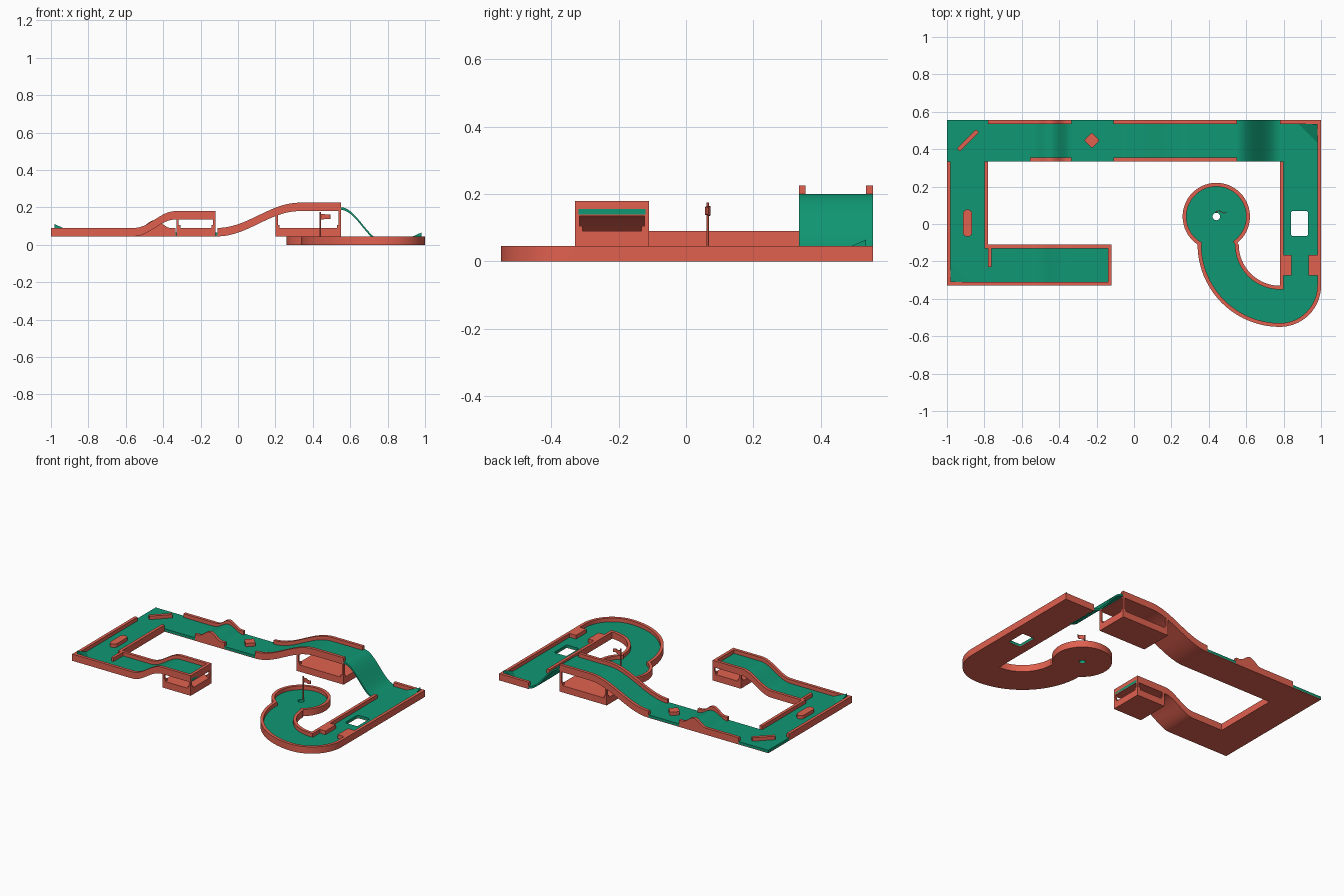
import bpy, bmesh
from math import sin, cos, pi, atan2, radians

if "Cube" in bpy.data.objects:
    bpy.data.objects.remove(bpy.data.objects["Cube"])


def mat(name, col):
    m = bpy.data.materials.new(name)
    m.diffuse_color = (*col, 1)
    m.use_nodes = True
    m.node_tree.nodes["Principled BSDF"].inputs["Base Color"].default_value = m.diffuse_color
    return m


RED = mat("red_plastic", (0.75, 0.12, 0.08))
GREEN = mat("green_felt", (0.005, 0.31, 0.17))
W = 0.02       # rail width
RAIL = 0.045   # rail top above underside
FELT = 0.02    # felt top above underside
PLATE = 0.004  # red underside plate
Y0, Y1 = 0.335, 0.555


def finish(name, bm, m):
    bmesh.ops.remove_doubles(bm, verts=bm.verts, dist=1e-5)
    bmesh.ops.recalc_face_normals(bm, faces=bm.faces)
    me = bpy.data.meshes.new(name)
    bm.to_mesh(me)
    bm.free()
    me.materials.append(m)
    ob = bpy.data.objects.new(name, me)
    bpy.context.collection.objects.link(ob)
    return ob


def prism(name, loops, z0, z1, m):
    """Extrude flat outlines (first outer, others holes) from z0 to z1."""
    cu = bpy.data.curves.new(name, 'CURVE')
    cu.dimensions, cu.fill_mode, cu.extrude = '2D', 'BOTH', (z1 - z0) / 2
    for pts in loops:
        s = cu.splines.new('POLY')
        s.points.add(len(pts) - 1)
        for p, (x, y) in zip(s.points, pts):
            p.co = (x, y, 0, 1)
        s.use_cyclic_u = True
    tmp = bpy.data.objects.new(name + "_tmp", cu)
    bpy.context.collection.objects.link(tmp)
    dg = bpy.context.evaluated_depsgraph_get()
    me = bpy.data.meshes.new_from_object(tmp.evaluated_get(dg))
    bm = bmesh.new()
    bm.from_mesh(me)
    bmesh.ops.translate(bm, verts=bm.verts, vec=(0, 0, (z0 + z1) / 2))
    bpy.data.objects.remove(tmp)
    bpy.data.meshes.remove(me)
    return finish(name, bm, m)


def loft(name, sections, m):
    """Join a row of four-point sections into a closed solid."""
    bm = bmesh.new()
    rows = [[bm.verts.new(p) for p in s] for s in sections]
    for a, b in zip(rows, rows[1:]):
        for i in range(4):
            bm.faces.new((a[i], a[(i + 1) % 4], b[(i + 1) % 4], b[i]))
    bm.faces.new(rows[0])
    bm.faces.new(rows[-1])
    return finish(name, bm, m)


def ribbon(name, x0, x1, y0, y1, lo, hi, m, n=40):
    xs = [x0 + (x1 - x0) * i / n for i in range(n + 1)]
    return loft(name, [[(x, y0, lo(x)), (x, y1, lo(x)), (x, y1, hi(x)), (x, y0, hi(x))]
                       for x in xs], m)


def box(name, x0, x1, y0, y1, z0, z1, m=RED):
    return ribbon(name, x0, x1, y0, y1, lambda x: z0, lambda x: z1, m, 1)


def arc(cx, cy, r, a0, a1, n):
    return [(cx + r * cos(radians(a0 + (a1 - a0) * i / n)),
             cy + r * sin(radians(a0 + (a1 - a0) * i / n))) for i in range(n + 1)]


def rounded(cx, cy, hx, hy, r, turn=0):
    pts = []
    for sx, sy, a in ((1, 1, 0), (-1, 1, 90), (-1, -1, 180), (1, -1, 270)):
        pts += arc(sx * (hx - r), sy * (hy - r), r, a, a + 90, 6)
    c, s = cos(radians(turn)), sin(radians(turn))
    return [(cx + x * c - y * s, cy + x * s + y * c) for x, y in pts]


def step(x, x0, x1, z0, z1):
    t = min(max((x - x0) / (x1 - x0), 0), 1)
    return z0 + (z1 - z0) * (1 - cos(pi * t)) / 2


def lane(name, x0, x1, y0, y1, under, front=True, back=True):
    """Lane along x: plate, felt and optional rails following an underside curve."""
    fa, fb = y0 + W / 2 * front, y1 - W / 2 * back
    up = lambda d: (lambda x: under(x) + d)
    ribbon(name + "_plate", x0, x1, fa, fb, under, up(PLATE), RED)
    ribbon(name + "_felt", x0, x1, fa, fb, up(PLATE), up(FELT), GREEN)
    if front:
        ribbon(name + "_front_rail", x0, x1, y0, y0 + W, under, up(RAIL), RED)
    if back:
        ribbon(name + "_back_rail", x0, x1, y1 - W, y1, under, up(RAIL), RED)


def corner_wedge(name, x, y, sx, sy, z, h=RAIL, leg=0.1):
    bm = bmesh.new()
    v = [bm.verts.new(p) for p in ((x, y, z), (x + sx * leg, y, z), (x, y + sy * leg, z), (x, y, z + h))]
    for f in ((0, 1, 2), (0, 1, 3), (0, 2, 3), (1, 2, 3)):
        bm.faces.new([v[i] for i in f])
    finish(name, bm, GREEN)


def stand(name, x0, x1, y0, y1, under):
    """Support box with a footed post in every corner."""
    box(name + "_box", x0, x1, y0, y1, 0.045, 0.09)
    for i, x in enumerate((x0, x1)):
        for j, y in enumerate((y0, y1)):
            for part, w, top in (("post", 0.013, under(x) + 0.003), ("foot", 0.022, 0.105)):
                xa, ya = (x if i == 0 else x - w), (y if j == 0 else y - w)
                box(f"{name}_{part}_{i}{j}", xa, xa + w, ya, ya + w, 0.09, top)


flat = lambda x: 0.045

# Start lane with raised tee
tee = lambda x: step(x, -0.555, -0.335, 0.045, 0.135)
lane("tee_lane", -0.79, -0.12, -0.33, -0.11, tee)
box("tee_end_rail", -0.14, -0.12, -0.33, -0.11, 0.135, 0.18)
box("tee_stub_rail", -0.78, -0.762, -0.23, -0.12, 0.06, 0.09)
stand("tee_stand", -0.33, -0.12, -0.33, -0.11, tee)

# Left lane
box("left_plate", -0.99, -0.79, -0.32, Y0, 0.045, 0.049)
box("left_felt", -0.99, -0.79, -0.32, Y0, 0.049, 0.065, GREEN)
box("left_outer_rail", -1, -0.98, -0.33, Y0, 0.045, 0.09)
box("left_inner_rail", -0.8, -0.78, -0.13, Y0, 0.045, 0.09)
box("left_front_rail", -1, -0.78, -0.33, -0.31, 0.045, 0.09)
corner_wedge("left_corner_wedge", -0.98, -0.31, 1, 1, 0.065)
prism("pill_obstacle", [rounded(-0.89, 0.005, 0.025, 0.073, 0.0249)], 0.06, 0.088, RED)

# Back lane: open corner, hump, open stretch, bridge
lane("open_corner", -1, -0.78, Y0, Y1, flat, False, False)
prism("diagonal_bar", [rounded(-0.888, 0.447, 0.072, 0.011, 0.004, 45)], 0.06, 0.088, RED)
lane("approach", -0.78, -0.555, Y0, Y1, flat, False, True)


def bump(x, x0, x1, base):
    t = min(max((x - x0) / (x1 - x0), 0), 1)
    return base + 0.042 * (1 - cos(2 * pi * t)) / 2


box("hump_plate", -0.555, -0.335, Y0 + 0.01, Y1 - 0.01, 0.045, 0.049)
ribbon("hump_felt", -0.555, -0.335, Y0 + 0.01, Y1 - 0.01, lambda x: 0.049,
       lambda x: bump(x, -0.555, -0.335, 0.065), GREEN)
for side, ya in (("front", Y0), ("back", Y1 - W)):
    ribbon(f"hump_{side}_rail", -0.555, -0.335, ya, ya + W, flat,
           lambda x: bump(x, -0.53, -0.36, 0.09), RED)
lane("open_stretch", -0.335, -0.11, Y0, Y1, flat, False, False)
prism("diamond_obstacle", [rounded(-0.225, 0.447, 0.03, 0.03, 0.008, 45)], 0.06, 0.088, RED)
bridge = lambda x: step(x, -0.11, 0.33, 0.045, 0.18)
lane("bridge", -0.11, 0.55, Y0, Y1, bridge)
stand("bridge_stand", 0.2, 0.55, Y0, Y1, bridge)

# Felt slide down to the low lane
slide = lambda x: step(x, 0.55, 0.78, 0.2, 0.02)
ribbon("slide_felt", 0.55, 0.78, Y0, Y1, lambda x: slide(x) - 0.014, slide, GREEN)


# Low hook-shaped lane ending in a round green
def hook(w):
    a = 360 + atan2(-0.15, -0.1 + w) * 180 / pi
    b = atan2(-0.15, 0.12 - w) * 180 / pi
    return ([(0.78, Y1 - w), (1 - w, Y1 - w)] + arc(0.78, -0.33, 0.22 - w, 0, -90, 16)
            + arc(0.78, -0.11, 0.44 - w, 270, 180, 24)
            + arc(0.44, 0.04, 0.18 - w, a, b, 48)
            + arc(0.78, -0.11, 0.22 + w, 180, 270, 20)
            + [(0.78 + w, -0.33 - w), (0.78 + w, Y0)])


loft("hook_rail", [[(*o, 0), (*i, 0), (*i, RAIL), (*o, RAIL)]
                   for o, i in zip(hook(0), hook(W))], RED)
mid = hook(W / 2)
holes = [arc(0.44, 0.04, 0.02, 0, 345, 23), rounded(0.885, 0.003, 0.046, 0.067, 0.012)]
prism("hook_plate", [mid] + holes, 0, PLATE, RED)
prism("hook_felt", [mid] + holes, PLATE, FELT, GREEN)
box("slide_landing", 0.78, 0.79, Y0, Y1 - W, 0, FELT, GREEN)
box("gate_block_inner", 0.79, 0.842, -0.275, -0.165, 0.015, RAIL)
box("gate_block_outer", 0.932, 0.99, -0.275, -0.165, 0.015, RAIL)
corner_wedge("right_corner_wedge", 0.98, 0.535, -1, -1, 0.02)

# Flag
prism("flag_pole", [arc(0.44, 0.065, 0.004, 0, 330, 11)], 0.01, 0.175, RED)
secs = []
for i in range(13):
    x, t = 0.44 + 0.055 * i / 12, i / 12
    y, h = 0.065 + 0.006 * sin(2 * pi * t), 0.015 - 0.004 * t
    secs.append([(x, y - 0.002, 0.15 - h), (x, y + 0.002, 0.15 - h),
                 (x, y + 0.002, 0.15 + h), (x, y - 0.002, 0.15 + h)])
loft("flag", secs, RED)

# Smooth curved faces, keep edges crisp
bpy.ops.object.select_all(action='SELECT')
bpy.context.view_layer.objects.active = bpy.data.objects["flag"]
bpy.ops.object.shade_smooth_by_angle(angle=radians(30))
